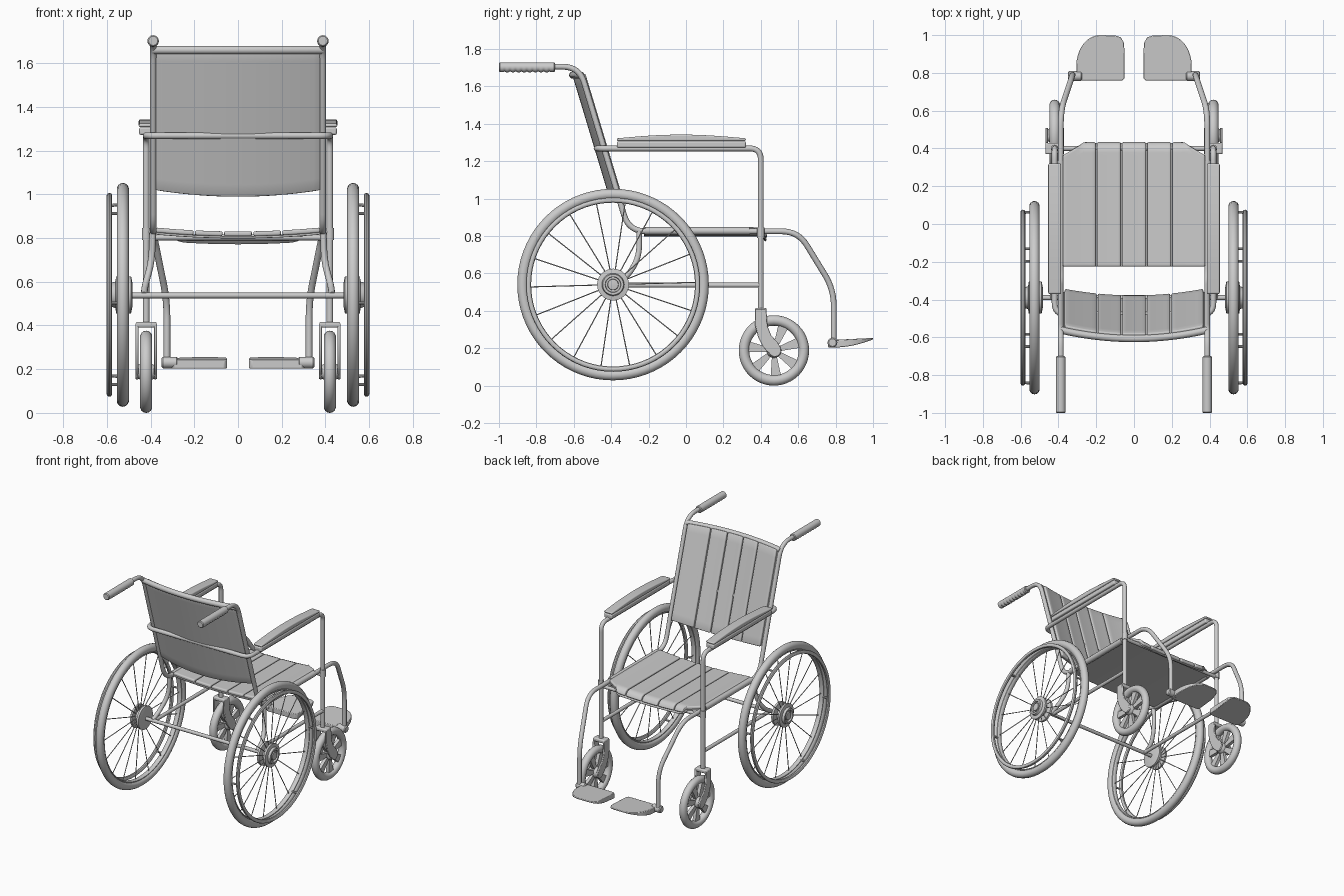
import bpy, bmesh, math
from mathutils import Vector, Matrix

if "Cube" in bpy.data.objects:
    bpy.data.objects.remove(bpy.data.objects["Cube"])

TAU = math.tau


def finish(name, bm, mirror=True, angle=35):
    if any(len(e.link_faces) > 1 for e in bm.edges):
        bmesh.ops.recalc_face_normals(bm, faces=bm.faces)
    me = bpy.data.meshes.new(name)
    bm.to_mesh(me)
    bm.free()
    ob = bpy.data.objects.new(name, me)
    bpy.context.collection.objects.link(ob)
    bpy.ops.object.select_all(action='DESELECT')
    ob.select_set(True)
    bpy.context.view_layer.objects.active = ob
    bpy.ops.object.shade_smooth_by_angle(angle=math.radians(angle))
    if mirror:
        ob.modifiers.new("mirror", 'MIRROR')
    return ob


def bevel(ob, w, seg=3):
    m = ob.modifiers.new("bevel", 'BEVEL')
    m.width, m.segments = w, seg
    m.limit_method = 'ANGLE'


def tube(name, pts, r, fillet=0.06, mirror=True):
    """Round pipe through points with rounded corners."""
    P = [Vector(p) for p in pts]
    path = [P[0]]
    for a, b, c in zip(P, P[1:], P[2:]):
        s = b + (a - b).normalized() * min(fillet, (a - b).length * .48)
        e = b + (c - b).normalized() * min(fillet, (c - b).length * .48)
        for i in range(9):
            t = i / 8
            path.append(s * (1 - t) ** 2 + b * 2 * t * (1 - t) + e * t * t)
    path.append(P[-1])
    cu = bpy.data.curves.new(name, 'CURVE')
    cu.dimensions, cu.bevel_depth, cu.bevel_resolution = '3D', r, 4
    cu.use_fill_caps = True
    sp = cu.splines.new('POLY')
    sp.points.add(len(path) - 1)
    for p, v in zip(sp.points, path):
        p.co = (*v, 1)
    ob = bpy.data.objects.new(name, cu)
    bpy.context.collection.objects.link(ob)
    me = bpy.data.meshes.new_from_object(ob.evaluated_get(bpy.context.evaluated_depsgraph_get()))
    bpy.data.objects.remove(ob)
    bm = bmesh.new()
    bm.from_mesh(me)
    bmesh.ops.remove_doubles(bm, verts=bm.verts, dist=1e-5)
    return finish(name, bm, mirror)


def lathe(name, prof, centre, seg=48, ring=False):
    """Spin (radius, x offset) profile about an x-directed axis."""
    bm = bmesh.new()
    c = Vector(centre)
    rows = [[bm.verts.new(c + Vector((x, r * math.cos(TAU * i / seg), r * math.sin(TAU * i / seg))))
             for i in range(seg)] for r, x in prof]
    for a, b in list(zip(rows, rows[1:])) + ([(rows[-1], rows[0])] if ring else []):
        for i in range(seg):
            bm.faces.new((a[i], a[i - 1], b[i - 1], b[i]))
    if not ring:
        bm.faces.new(rows[0])
        bm.faces.new(rows[-1])
    return finish(name, bm)


def circle(R, r, rx, n=14):
    return [(R + r * math.cos(TAU * i / n), rx * math.sin(TAU * i / n)) for i in range(n)]


def extrude(name, pts, vec):
    """Flat outline pushed along a vector."""
    bm = bmesh.new()
    f = bm.faces.new([bm.verts.new(p) for p in pts])
    g = bmesh.ops.extrude_face_region(bm, geom=[f])['geom']
    bmesh.ops.translate(bm, vec=vec, verts=[v for v in g if isinstance(v, bmesh.types.BMVert)])
    return finish(name, bm)


def panel(name, f, x0, x1, thick, nx=6, nv=24):
    """Curved sheet f(x, v) given thickness."""
    bm = bmesh.new()
    g = [[bm.verts.new(f(x0 + (x1 - x0) * i / nx, j / nv)) for j in range(nv + 1)] for i in range(nx + 1)]
    for i in range(nx):
        for j in range(nv):
            bm.faces.new((g[i][j], g[i + 1][j], g[i + 1][j + 1], g[i][j + 1]))
    ob = finish(name, bm, False)
    s = ob.modifiers.new("thickness", 'SOLIDIFY')
    s.thickness, s.offset = thick, 0
    bevel(ob, thick * .3, 2)
    return ob


# Rear wheels: tyre, rim, hand rim, hub, spokes
W = Vector((.527, -.39, .54))
lathe("rear_tyre", circle(.483, .029, .028), W, 72, True)
lathe("rear_rim", circle(.455, .009, .018, 10), W, 72, True)
lathe("hand_rim", circle(.452, .014, .013, 10), W + Vector((.061, 0, 0)), 72, True)
lathe("rear_hub", [(.05, -.045), (.085, -.038), (.085, -.022), (.05, -.016), (.05, .012), (.085, .016),
                   (.085, .03), (.06, .034), (.055, .05), (.042, .05), (.04, .036), (.03, .036), (.028, .048), (.01, .05)], W)


def rods(name, n, r, a, b, sides=6):
    """Ring of rods; a and b are (x offset, radius)."""
    bm = bmesh.new()
    for i in range(n):
        t = TAU * (i + .08) / n
        d = Vector((0, math.cos(t), math.sin(t)))
        p, q = [W + Vector((o, 0, 0)) + d * rr for o, rr in (a, b)]
        rot = (q - p).to_track_quat('Z', 'Y').to_matrix().to_4x4()
        bmesh.ops.create_cone(bm, cap_ends=True, segments=sides, radius1=r, radius2=r, depth=(q - p).length,
                              matrix=Matrix.Translation((p + q) / 2) @ rot)
    finish(name, bm)


rods("spokes", 18, .003, (.01, .05), (0, .455))
rods("hand_rim_mounts", 6, .007, (0, .455), (.061, .452), 8)
tube("axle", [(-.57, -.39, .537), (.57, -.39, .537)], .013, mirror=False)

# Front casters: tyre, hub, blade spokes, fork
C = Vector((.42, .47, .188))
lathe("caster_tyre", circle(.16, .028, .028), C, 48, True)
lathe("caster_hub", [(.015, -.042), (.03, -.038), (.04, -.02), (.04, .02), (.03, .038), (.015, .042)], C, 24)
for k in range(7):
    t = TAU * k / 7 + .3
    d, n = Vector((0, math.cos(t), math.sin(t))), Vector((0, -math.sin(t), math.cos(t)))
    o = C - Vector((.012, 0, 0))
    extrude("caster_spoke", [o + d * .025 - n * .012, o + d * .14 - n * .028,
                             o + d * .14 + n * .028, o + d * .025 + n * .012], (.024, 0, 0))
side = [(.37, .41), (.37, .32), (.385, .26), (.41, .21), (.435, .18)]
side += [(.475 + .035 * math.cos(a), .188 + .035 * math.sin(a)) for a in [math.radians(d) for d in range(200, 381, 30)]]
side += [(.495, .225), (.455, .27), (.435, .32), (.43, .41)]
for x in (.371, .455):
    bevel(extrude("fork_leg", [(x, y, z) for y, z in side], (.014, 0, 0)), .004, 2)
bevel(extrude("fork_crown", [(.372, .37, .39), (.468, .37, .39), (.468, .43, .39), (.372, .43, .39)], (0, 0, .026)), .008)

# Frame tubes
tube("handle_frame", [(.388, -.98, 1.705), (.388, -.57, 1.705), (.388, -.305, .825), (.388, .6, .825),
                      (.325, .79, .515), (.325, .79, .23)], .0155, .09)
arm = [(.42, .40, .39), (.42, .40, 1.268), (.42, -.478, 1.268)]
tube("arm_frame", arm + [(-x, y, z) for x, y, z in reversed(arm)], .0155, .06, mirror=False)
tube("axle_bracket", [(.39, -.25, .825), (.395, -.25, .69), (.425, -.31, .585), (.43, -.39, .54)], .015, .08)
tube("lower_rail", [(.42, -.39, .537), (.42, .40, .537)], .013)
tube("seat_rail_sleeve", [(.388, -.22, .827), (.388, .34, .827)], .021)
tube("post_collar", [(.42, .40, .79), (.42, .40, .845)], .02)
tube("front_crossbar", [(-.42, .40, .802), (.42, .40, .802)], .013, mirror=False)

# Ribbed hand grips, scalloped underneath
bm = bmesh.new()
rows = []
for i in range(61):
    y = -1 + .3 * i / 60
    r = .026 * (.8 if i in (0, 60) else 1)
    rib = .006 * abs(math.sin(math.pi * i / 6)) if 6 <= i <= 54 else .004
    ring = []
    for k in range(20):
        c, s = math.cos(TAU * k / 20), math.sin(TAU * k / 20)
        rr = r + (rib - .004) * max(0, -s)
        ring.append(bm.verts.new((.388 + rr * c, y, 1.702 + rr * s)))
    rows.append(ring)
for a, b in zip(rows, rows[1:]):
    for k in range(20):
        bm.faces.new((a[k], a[k - 1], b[k - 1], b[k]))
bm.faces.new(rows[0])
bm.faces.new(rows[-1])
finish("hand_grip", bm)

# Armrest pads: base board and domed cushion
bevel(extrude("armrest_base", [(.388, -.37, 1.272), (.452, -.37, 1.272), (.452, .32, 1.272), (.388, .32, 1.272)],
              (0, 0, .034)), .008)
dome = [(.386, .32 - .69 * i / 16, 1.322 + .02 * math.sin(math.pi * i / 16)) for i in range(17)]
bevel(extrude("armrest_cushion", [(.386, -.37, 1.308), (.386, .32, 1.308)] + dome, (.068, 0, 0)), .009)


# Sagging seat: sling and slats, front edge wrapping over the crossbar
def seat(lift):
    def f(x, v):
        cut = max(0, abs(x) - .27)
        y = -.225 + v * (.652 - cut * .6)
        drop = 0 if cut > .01 else max(0, (y - .395) / .032) ** 2 * .03
        return (x, y, .803 + .018 * (x / .38) ** 2 + lift - drop)
    return f


# Reclined back rest, bowed backwards
def post_y(z):
    return -.57 + .301 * (1.705 - z)


def back(lift):
    def f(x, v):
        bow = 1 - (x / .375) ** 2
        z0 = 1.02 - .03 * bow
        z = z0 + v * (1.665 - z0)
        return (x, post_y(z) - .045 * bow + lift, z)
    return f


panel("seat_sling", seat(0), -.385, .385, .01, 28, 40)
panel("back_sling", back(0), -.375, .375, .012, 24, 12)
edges = [-.38, -.2, -.067, .067, .2, .38]
for a, b in zip(edges, edges[1:]):
    panel("seat_slat", seat(.016), a + .004, b - .004, .022, 8, 40)
    g = .976
    panel("back_slat", back(.014), a * g + .004, b * g - .004, .02, 6, 12)
bar = [(.388 * t / 10, post_y(1.66) - .005 - .045 * (1 - (t / 10) ** 2), 1.66) for t in range(-10, 11)]
tube("back_top_bar", bar, .019, .01, mirror=False)

# Footplates: wedge with rounded outer corner, plus pivot
out = [(.062, .76), (.293, .76), (.305, .772), (.305, .81)]
out += [(.18 + .125 * math.cos(a), .84 + .16 * math.sin(a)) for a in [math.pi / 2 * i / 10 for i in range(11)]]
out += [(.10, .998), (.07, .988), (.053, .96), (.05, .9), (.05, .772)]
foot = extrude("footplate", [(x, y, .255) for x, y in out], (0, 0, -.05))
for v in foot.data.vertices:
    t = max(0, (v.co.y - .78) / .22)
    v.co.z = .243 + .012 * t if v.co.z > .23 else .203 + .044 * t * t
bevel(foot, .004, 2)
lathe("footplate_pivot", [(.02, -.05), (.026, -.044), (.026, .018), (.02, .024)], (.325, .783, .23), 24)
